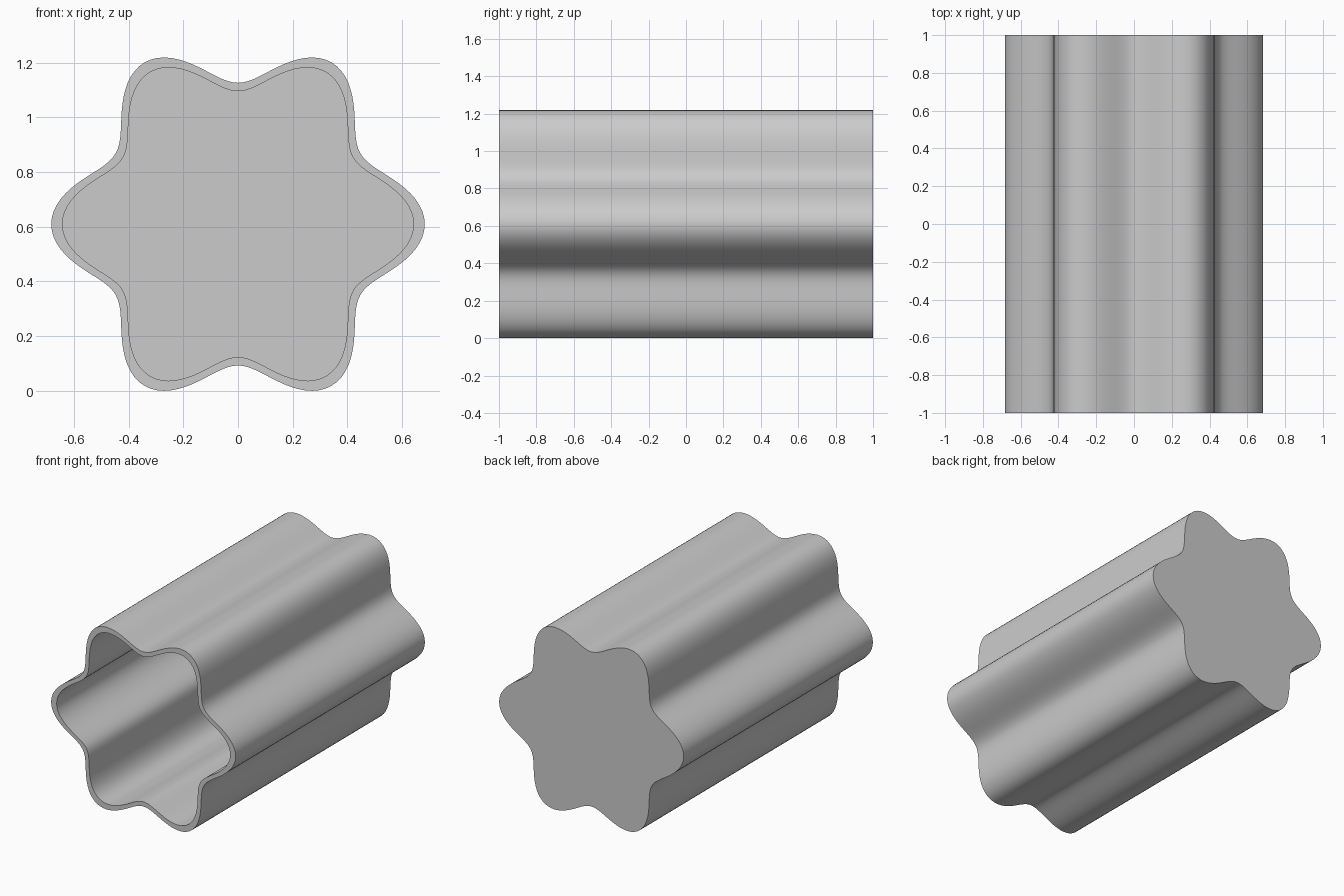
import bpy, bmesh
from math import cos, sin, pi, radians

if "Cube" in bpy.data.objects:
    bpy.data.objects.remove(bpy.data.objects["Cube"])

N = 180            # points round the six-lobed profile
CZ = 0.61          # height of the centre line
WALL = 0.94        # inner profile as a fraction of the outer one
FLOOR = 0.04       # thickness of the closed back end


def ring(bm, y, scale):
    """Six-lobed outline in the xz plane."""
    verts = []
    for i in range(N):
        a = 2 * pi * i / N
        r = scale * (0.6 + 0.083 * cos(6 * a))
        verts.append(bm.verts.new((r * cos(a), y, CZ + r * sin(a))))
    return verts


def bridge(bm, a, b):
    for i in range(N):
        j = (i + 1) % N
        bm.faces.new((a[i], a[j], b[j], b[i]))


bm = bmesh.new()
# back edge, front outer edge, front inner edge, cavity floor edge
rings = [ring(bm, 1, 1), ring(bm, -1, 1), ring(bm, -1, WALL), ring(bm, 1 - FLOOR, WALL)]
for a, b in zip(rings, rings[1:]):
    bridge(bm, a, b)

# closed back and cavity floor, as fans round a centre point
for loop, y in ((rings[0], 1), (rings[3], 1 - FLOOR)):
    c = bm.verts.new((0, y, CZ))
    for i in range(N):
        bm.faces.new((loop[i], loop[(i + 1) % N], c))

bmesh.ops.recalc_face_normals(bm, faces=bm.faces)
# stand exactly on the ground
low = min(v.co.z for v in bm.verts)
bmesh.ops.translate(bm, verts=bm.verts, vec=(0, 0, -low))

mesh = bpy.data.meshes.new("fluted_cup")
bm.to_mesh(mesh)
bm.free()
cup = bpy.data.objects.new("fluted_cup", mesh)
bpy.context.collection.objects.link(cup)
bpy.context.view_layer.objects.active = cup
cup.select_set(True)
bpy.ops.object.shade_smooth_by_angle(angle=radians(30))
